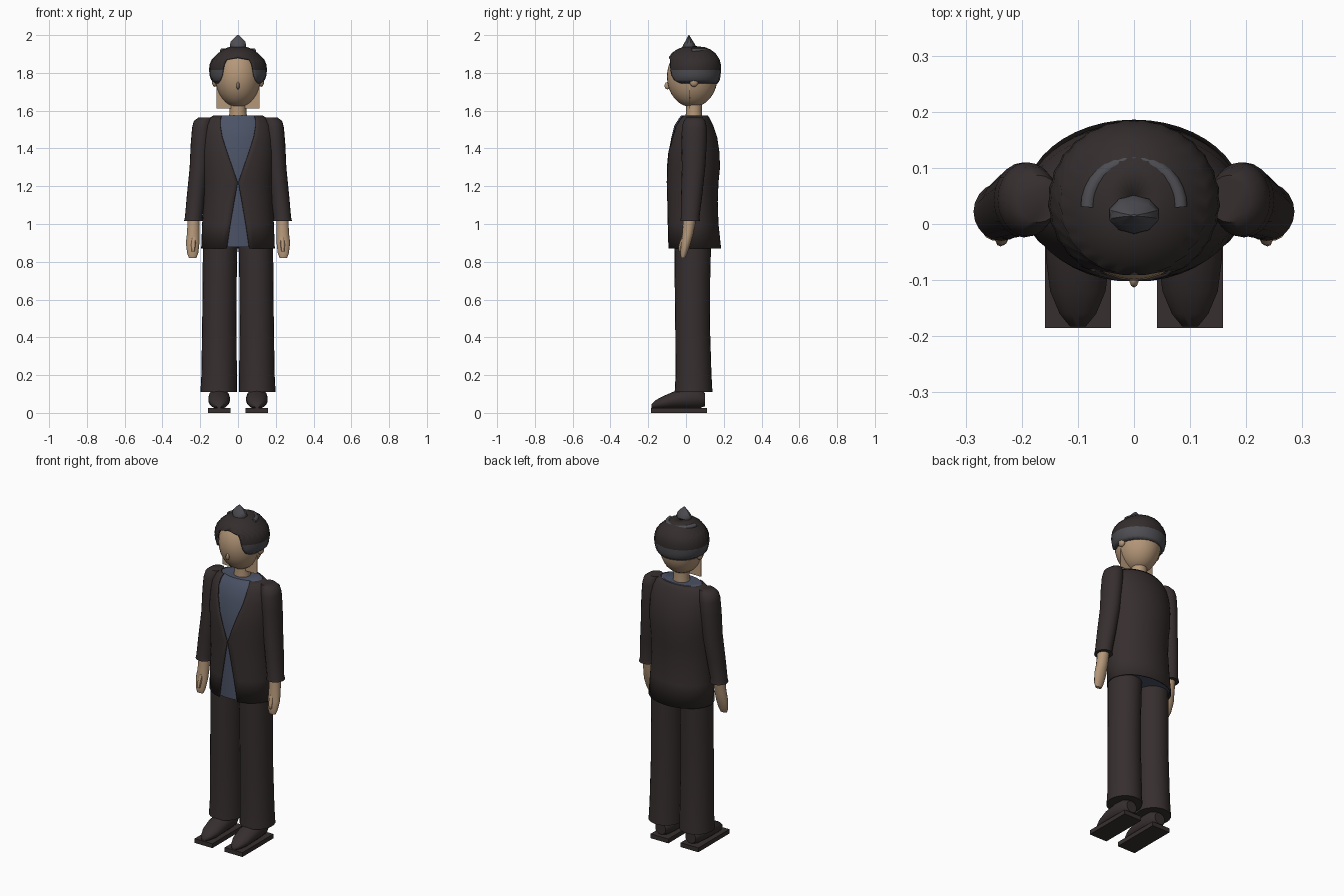
import bpy, bmesh, math

cube = bpy.data.objects.get("Cube")
if cube:
    bpy.data.objects.remove(cube, do_unlink=True)


def material(name, rgb):
    m = bpy.data.materials.new(name)
    m.use_nodes = True
    m.diffuse_color = (*rgb, 1)
    node = m.node_tree.nodes["Principled BSDF"]
    node.inputs["Base Color"].default_value = (*rgb, 1)
    node.inputs["Roughness"].default_value = 0.8
    return m


SUIT = material("dark_suit", (0.038, 0.028, 0.028))
SHIRT = material("slate_blue_shirt", (0.07, 0.085, 0.13))
SKIN = material("tan_skin", (0.46, 0.31, 0.19))
HAIR = material("dark_hair", (0.034, 0.026, 0.026))
GREY = material("grey_hair", (0.075, 0.075, 0.085))


def finish(name, bm, mats, angle=45):
    me = bpy.data.meshes.new(name)
    bm.to_mesh(me)
    bm.free()
    for m in mats:
        me.materials.append(m)
    ob = bpy.data.objects.new(name, me)
    bpy.context.collection.objects.link(ob)
    bpy.ops.object.select_all(action='DESELECT')
    ob.select_set(True)
    bpy.context.view_layer.objects.active = ob
    bpy.ops.object.shade_smooth_by_angle(angle=math.radians(angle))
    return ob


def loft(name, rings, mats, n=20, caps=True, gaps=None, wave=0, turn=None, rule=None):
    """Rings run upward: (z, x, y, half width, half depth). Gaps open the front."""
    bm = bmesh.new()
    rows = []
    for k, (z, x, y, rx, ry) in enumerate(rings):
        a0 = math.asin(min(1, gaps[k] / rx)) if gaps else 0
        row = []
        for j in range(n + 1 if gaps else n):
            a = a0 + (2 * math.pi - 2 * a0) * j / n
            f = 1 + wave * (j % 2)
            p = (x + f * rx * math.sin(a), y - f * ry * math.cos(a), z)
            row.append(bm.verts.new(turn(p) if turn else p))
        rows.append(row)
    for lo, hi in zip(rows, rows[1:]):
        m = len(lo)
        for j in range(m - 1 if gaps else m):
            i = (j + 1) % m
            face = bm.faces.new((lo[j], lo[i], hi[i], hi[j]))
            if rule:
                face.material_index = rule(face.calc_center_median())
    if caps:
        bm.faces.new(rows[0][::-1])
        bm.faces.new(rows[-1])
    if gaps:
        bmesh.ops.remove_doubles(bm, verts=bm.verts, dist=0.0005)
    else:
        bmesh.ops.recalc_face_normals(bm, faces=bm.faces)
    return finish(name, bm, mats)


def box(name, lo, hi, mat):
    bm = bmesh.new()
    bmesh.ops.create_cube(bm, size=1)
    for v in bm.verts:
        v.co = [a + (b - a) * (c + 0.5) for a, b, c in zip(lo, hi, v.co)]
    return finish(name, bm, [mat])


def ball(name, center, radii, mat, seg=24):
    bm = bmesh.new()
    bmesh.ops.create_uvsphere(bm, u_segments=seg, v_segments=seg // 2, radius=1)
    for v in bm.verts:
        v.co = [c + r * p for c, r, p in zip(center, radii, v.co)]
    return finish(name, bm, [mat])


def thicken(ob, amount):
    mod = ob.modifiers.new("thickness", 'SOLIDIFY')
    mod.thickness = amount
    mod.offset = -1


# Jacket and shirt share one torso: z, half width, front, back, half opening
TORSO = [(.87, .195, -.1, .186, .06), (1.0, .19, -.1, .172, .041),
         (1.12, .183, -.1, .168, .02), (1.22, .185, -.102, .172, .002),
         (1.3, .19, -.103, .18, .03), (1.38, .194, -.1, .177, .058),
         (1.46, .19, -.085, .165, .084), (1.52, .18, -.07, .145, .094),
         (1.555, .16, -.048, .128, .094), (1.575, .13, -.034, .115, .088)]
jacket = loft("jacket", [(z, 0, (f + b) / 2, w, (b - f) / 2) for z, w, f, b, g in TORSO],
              [SUIT], n=40, caps=False, gaps=[t[4] for t in TORSO])
thicken(jacket, 0.006)
loft("shirt", [(z + (0.008 if z < 1 else 0), 0, (f + b) / 2, w - .008, (b - f) / 2 - .008)
               for z, w, f, b, g in TORSO], [SHIRT], n=40)

for side, s in (("left", 1), ("right", -1)):
    # Sleeve with a flared cuff
    sleeve = [(1.015, .236, .022, .05, .052), (1.035, .235, .022, .046, .049),
              (1.15, .222, .03, .049, .056), (1.3, .205, .04, .051, .062),
              (1.43, .196, .043, .054, .067), (1.51, .19, .044, .053, .066),
              (1.545, .184, .045, .05, .058), (1.565, .17, .045, .038, .042)]
    loft(side + "_sleeve", [(z, s * x, *r) for z, x, *r in sleeve], [SUIT])
    # Hand and thumb
    hand = [(.82, .24, -.016, .02, .01), (.845, .24, -.012, .03, .019),
            (.9, .24, 0, .037, .026), (.95, .237, .01, .034, .03),
            (1.03, .235, .02, .032, .035)]
    loft(side + "_hand", [(z, s * x, *r) for z, x, *r in hand], [SKIN], n=14)
    thumb = [(.855, .238, -.032, .008, .008), (.89, .236, -.027, .012, .011),
             (.93, .234, -.012, .012, .012)]
    loft(side + "_thumb", [(z, s * x, *r) for z, x, *r in thumb], [SKIN], n=8)
    # Trouser leg
    leg = [(.11, .102, .04, .097, .1), (.2, .1, .04, .094, .095),
           (.45, .099, .035, .091, .092), (.7, .097, .034, .09, .094),
           (.95, .094, .036, .092, .098)]
    loft(side + "_trouser_leg", [(z, s * x, *r) for z, x, *r in leg], [SUIT], n=24)
    # Shoe upper runs from heel to toe, resting on a flat sole
    shoe = [(-.1, s * .1, -.07, .035, .035), (-.07, s * .1, -.077, .052, .053),
            (-.01, s * .1, -.077, .057, .055), (.06, s * .1, -.069, .058, .046),
            (.12, s * .1, -.055, .05, .034), (.16, s * .1, -.045, .033, .023),
            (.183, s * .1, -.035, .014, .01)]
    loft(side + "_shoe", shoe, [SUIT], n=18, turn=lambda p: (p[0], -p[2], -p[1]))
    box(side + "_sole", (s * .1 - .059, -.185, 0), (s * .1 + .059, .11, .026), SUIT)
    ball(side + "_ear", (s * .122, .042, 1.752), (.016, .024, .026), SKIN, 12)

# Head, neck and nose
loft("neck", [(1.55, 0, .042, .05, .046), (1.6, 0, .042, .044, .042),
              (1.68, 0, .042, .046, .046)], [SKIN])
ball("head", (0, .033, 1.78), (.121, .134, .162), SKIN, 32)
ball("nose", (0, -.098, 1.732), (.009, .016, .02), SKIN, 10)
box("jaw_plate", (-.115, .018, 1.612), (.115, .022, 1.75), SKIN)

# Swept hair with a parted front and grey lower locks
HAIR_RINGS = [(1.745, .122, .127, .1), (1.762, .14, .137, .092), (1.785, .147, .141, .084),
              (1.815, .151, .144, .079), (1.845, .148, .143, .073), (1.868, .139, .137, .06),
              (1.882, .128, .13, 0), (1.905, .104, .114, 0), (1.923, .08, .09, 0),
              (1.936, .05, .06, 0), (1.942, .01, .01, 0)]
hair = loft("hair", [(z, 0, .04, rx, ry) for z, rx, ry, g in HAIR_RINGS], [HAIR, GREY],
            n=48, caps=False, gaps=[r[3] for r in HAIR_RINGS], wave=.018,
            rule=lambda c: 1 if c.z < 1.815 else 0)
thicken(hair, 0.008)

# Grey band around the back of the crown
curve = bpy.data.curves.new("hair_band", 'CURVE')
curve.dimensions = '3D'
curve.bevel_depth = 0.013
curve.use_fill_caps = True
path = curve.splines.new('POLY')
path.points.add(16)
for i, point in enumerate(path.points):
    a = math.pi * i / 16
    point.co = (.082 * math.cos(a), .03 + .082 * math.sin(a), 1.917, 1)
curve.materials.append(GREY)
band = bpy.data.objects.new("hair_band", curve)
bpy.context.collection.objects.link(band)

# Pointed topknot
loft("topknot", [(1.925, 0, .017, .038, .036), (1.945, 0, .017, .046, .034),
                 (1.965, 0, .017, .041, .022), (1.985, 0, .016, .022, .01),
                 (2.0, 0, .015, .004, .002)], [GREY], n=20, wave=-.06)
